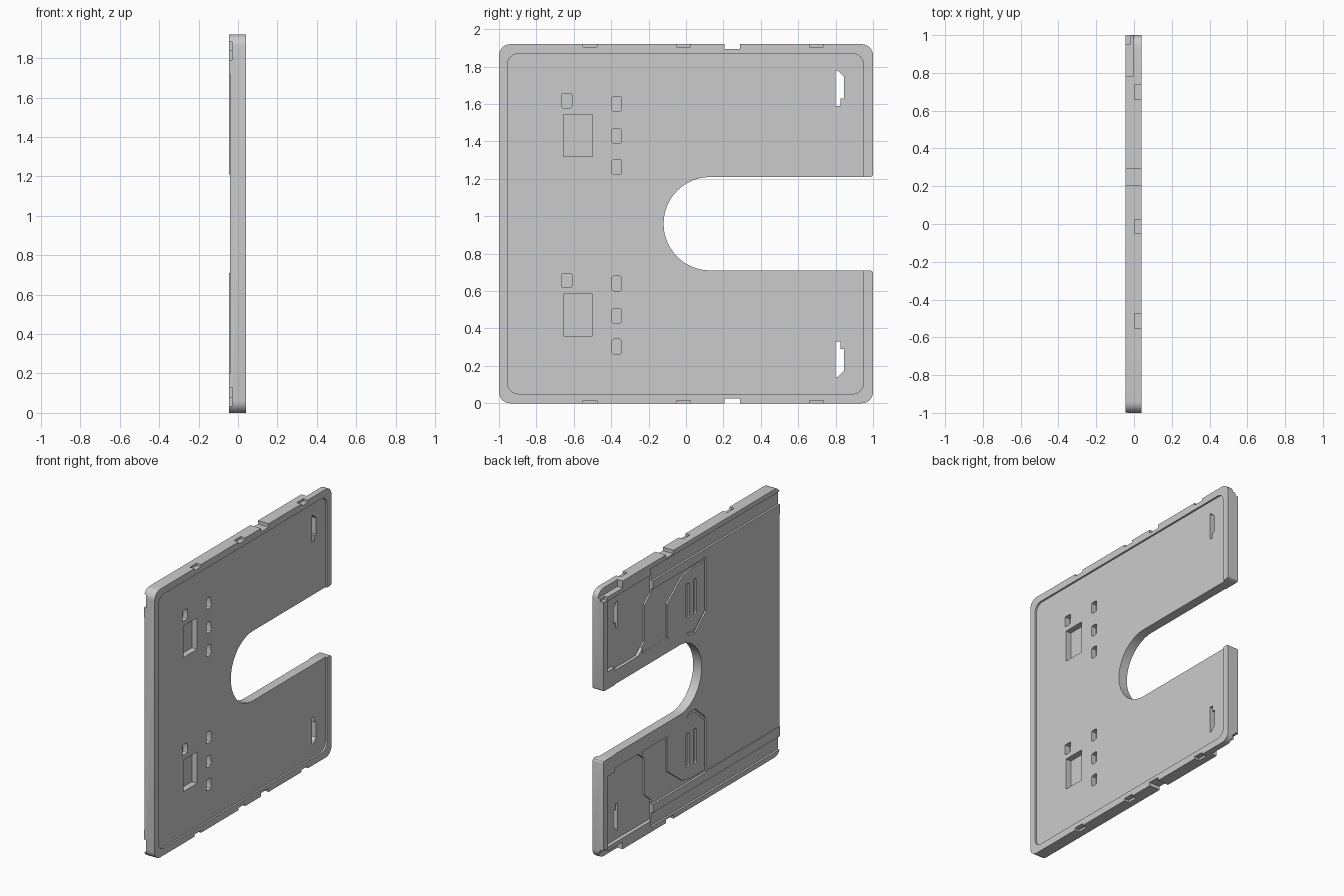
import bpy, bmesh, math

if "Cube" in bpy.data.objects:
    bpy.data.objects.remove(bpy.data.objects["Cube"])

MID = 0.96      # height of the mirror line
TOP = 2 * MID
BACK, FACE = -0.045, 0.04

grey = bpy.data.materials.new("light_grey")
grey.use_nodes = True
grey.diffuse_color = (0.6, 0.6, 0.6, 1)
grey.node_tree.nodes["Principled BSDF"].inputs["Base Color"].default_value = (0.6, 0.6, 0.6, 1)


def prism(name, pts, x0, x1):
    """Extrude a (y, z) outline along x."""
    bm = bmesh.new()
    base = bm.faces.new([bm.verts.new((x0, y, z)) for y, z in pts])
    ext = bmesh.ops.extrude_face_region(bm, geom=[base])["geom"]
    bmesh.ops.translate(bm, vec=(x1 - x0, 0, 0),
                        verts=[v for v in ext if isinstance(v, bmesh.types.BMVert)])
    bmesh.ops.recalc_face_normals(bm, faces=bm.faces)
    me = bpy.data.meshes.new(name)
    bm.to_mesh(me)
    bm.free()
    me.materials.append(grey)
    ob = bpy.data.objects.new(name, me)
    bpy.context.collection.objects.link(ob)
    return ob


def arc(cy, cz, r, a0, a1, n=6):
    steps = [math.radians(a0 + (a1 - a0) * i / n) for i in range(n + 1)]
    return [(cy + r * math.cos(a), cz + r * math.sin(a)) for a in steps]


def rounded(y0, y1, z0, z1, r, n=6):
    return (arc(y1 - r, z1 - r, r, 0, 90, n) + arc(y0 + r, z1 - r, r, 90, 180, n)
            + arc(y0 + r, z0 + r, r, 180, 270, n) + arc(y1 - r, z0 + r, r, 270, 360, n))


def rect(y0, y1, z0, z1):
    return [(y0, z0), (y1, z0), (y1, z1), (y0, z1)]


def flip(pts):
    return [(y, TOP - z) for y, z in reversed(pts)]


def cut(ob, pts, x0, x1, both=False):
    """Subtract a prism, optionally also its copy mirrored in height."""
    for outline in ([pts, flip(pts)] if both else [pts]):
        tool = prism("cutter", outline, x0, x1)
        mod = ob.modifiers.new("cut", "BOOLEAN")
        mod.object, mod.operation, mod.solver = tool, "DIFFERENCE", "EXACT"
        bpy.context.view_layer.update()
        dg = bpy.context.evaluated_depsgraph_get()
        me = bpy.data.meshes.new_from_object(ob.evaluated_get(dg))
        ob.modifiers.clear()
        ob.data = me
        bpy.data.objects.remove(tool)


# Plate outline: rounded square with a deep round-ended slot
upper = arc(0.985, 1.225, 0.015, 270, 360, 3) + arc(0.94, TOP - 0.06, 0.06, 0, 90)
upper += arc(-0.94, TOP - 0.06, 0.06, 90, 180)
slot = arc(0.13, MID, 0.25, 270, 90, 24)
plate = prism("plate", upper + flip(upper) + slot, BACK, FACE)

# Shallow recess inside the face rim
cut(plate, rounded(-0.955, 0.95, 0.05, TOP - 0.05, 0.06), 0.027, 0.1)

# Blind pockets in the face, the same set in each half
for dz in (0, 0.96):
    cut(plate, rect(-0.655, -0.5, 0.36 + dz, 0.585 + dz), -0.015, 0.1)
    cut(plate, rounded(-0.665, -0.61, 0.62 + dz, 0.695 + dz, 0.008, 2), -0.01, 0.1)
    for z in (0.263, 0.428, 0.6):
        cut(plate, rounded(-0.397, -0.345, z + dz, z + 0.08 + dz, 0.012, 2), -0.01, 0.1)

# Notches along the top and bottom edges
for y in (-0.55, -0.05, 0.66):
    cut(plate, rect(y, y + 0.075, TOP - 0.016, TOP + 0.1), 0.003, 0.1, True)
cut(plate, rect(0.205, 0.29, TOP - 0.025, TOP + 0.1), -0.1, 0.1, True)

# Back side: sunken centre panel, rail grooves, cut-away lip ends
cut(plate, rect(-1.1, 0.87, 0.2, TOP - 0.2), -0.1, -0.04)
cut(plate, rect(-1.1, 0.46, TOP - 0.13, TOP - 0.035), -0.1, -0.03, True)
cut(plate, rect(0.78, 1.1, TOP - 0.05, TOP + 0.1), -0.1, -0.003, True)
cut(plate, [(0.95, TOP + 0.1), (0.95, TOP - 0.07), (1.1, TOP - 0.07), (1.1, TOP + 0.1)],
    -0.1, -0.02, True)

# Back side: end pocket and window pocket
end_pocket = [(0.44, 1.84), (0.44, 1.70), (0.51, 1.64), (0.51, 1.38),
              (0.60, 1.31), (0.86, 1.31), (0.87, 1.335), (0.955, 1.335), (0.955, 1.84)]
window = [(-0.17, 1.73), (-0.17, 1.34), (-0.05, 1.235), (0.02, 1.235),
          (0.1, 1.31), (0.55, 1.31), (0.55, 1.73)]
cut(plate, end_pocket, -0.1, -0.018, True)
cut(plate, window, -0.1, -0.029, True)

# Latch openings through the plate
latch = [(0.80, 1.59), (0.825, 1.59), (0.825, 1.63), (0.845, 1.63),
         (0.845, 1.745), (0.81, 1.78), (0.80, 1.78)]
cut(plate, latch, -0.2, 0.2, True)

# Raised pads with two grooves inside the window pockets
pad_shape = [(-0.15, 1.71), (-0.15, 1.35), (-0.05, 1.26), (0.02, 1.26), (0.2, 1.29),
             (0.27, 1.32), (0.27, 1.56), (0.1, 1.69), (0.0, 1.71)]
for name, shape in (("upper_pad", pad_shape), ("lower_pad", flip(pad_shape))):
    pad = prism(name, shape, -0.04, -0.025)
    for y in (-0.06, 0.02):
        groove = rounded(y, y + 0.035, 1.37, 1.62, 0.015, 3)
        cut(pad, groove if name == "upper_pad" else flip(groove), -0.1, 0)

# Smooth curved edges, keep corners sharp
bpy.ops.object.select_all(action="DESELECT")
plate.select_set(True)
bpy.context.view_layer.objects.active = plate
bpy.ops.object.shade_smooth_by_angle(angle=math.radians(30))
